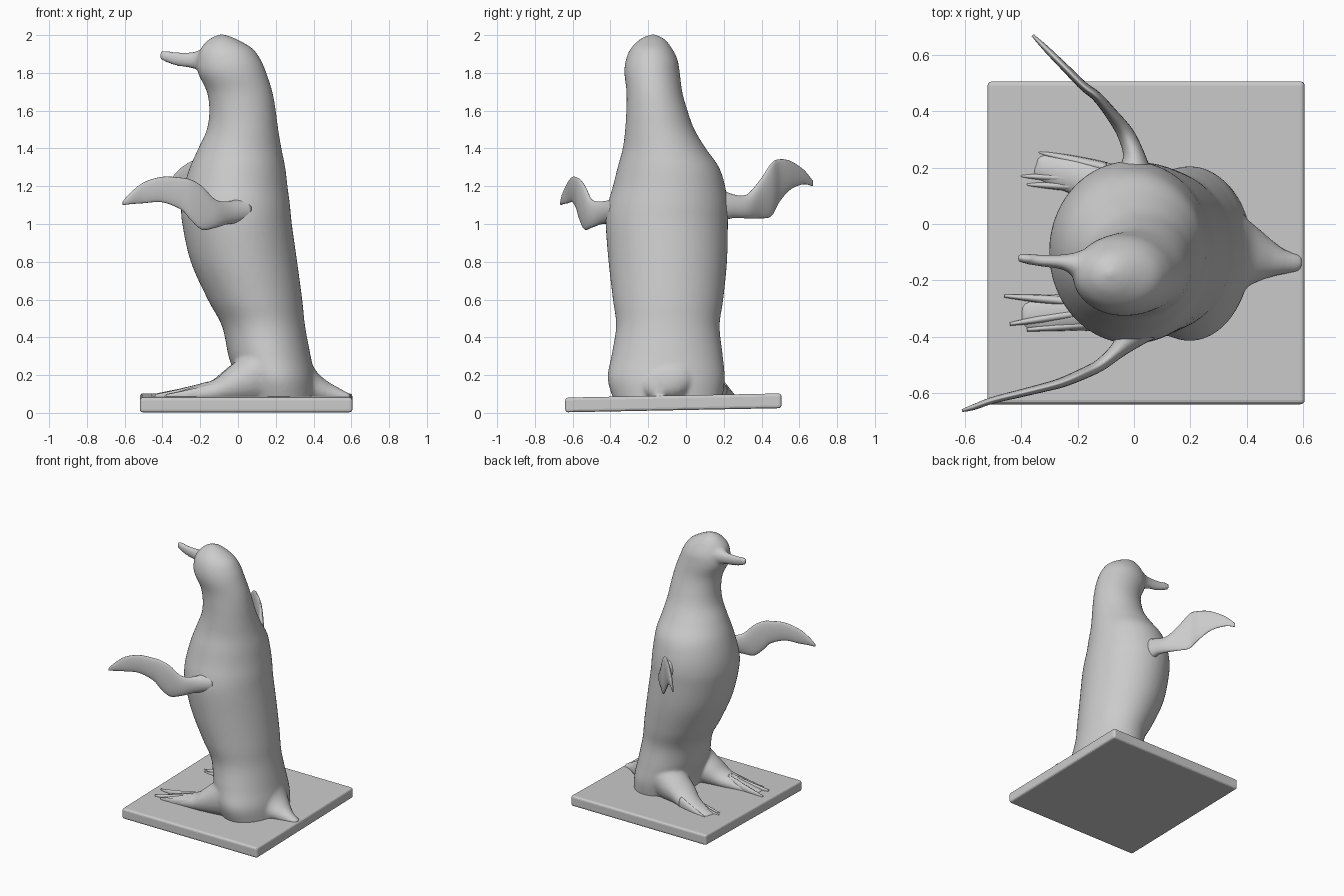
import bpy, bmesh
from math import sin, cos, pi
from mathutils import Vector

Z = Vector((0, 0, 1))


def smooth_rows(rows, n=5):
    """Catmull-Rom interpolation between key sections."""
    out = []
    for i in range(len(rows) - 1):
        p = [rows[max(i - 1, 0)], rows[i], rows[i + 1], rows[min(i + 2, len(rows) - 1)]]
        for k in range(n):
            t = k / n
            out.append([0.5 * (2 * b + (c - a) * t + (2 * a - 5 * b + 4 * c - d) * t * t
                               + (3 * b - a - 3 * c + d) * t ** 3) for a, b, c, d in zip(*p)])
    out.append(list(rows[-1]))
    return out


def loft(bm, rings, seg=40):
    """Skin elliptical rings given as (centre, half axis a, half axis b)."""
    loops = [[bm.verts.new(c + a * cos(2 * pi * k / seg) + b * sin(2 * pi * k / seg))
              for k in range(seg)] for c, a, b in rings]
    faces = [bm.faces.new(loops[0]), bm.faces.new(loops[-1])]
    for l0, l1 in zip(loops, loops[1:]):
        for k in range(seg):
            j = (k + 1) % seg
            faces.append(bm.faces.new((l0[k], l0[j], l1[j], l1[k])))
    bmesh.ops.recalc_face_normals(bm, faces=faces)


def upright(bm, rows):
    """Rows: z, x min, x max, y min, y max."""
    loft(bm, [(Vector(((a + b) / 2, (c + d) / 2, z)), Vector(((b - a) / 2, 0, 0)),
               Vector((0, (d - c) / 2, 0))) for z, a, b, c, d in smooth_rows(rows)], 56)


def blade(bm, rows, seg=24):
    """Rows: x, y, z low, z high, half thickness; sections follow the path."""
    rows = smooth_rows(rows)
    rings = []
    for i, (x, y, lo, hi, t) in enumerate(rows):
        p, q = rows[max(i - 1, 0)], rows[min(i + 1, len(rows) - 1)]
        side = Vector((q[0] - p[0], q[1] - p[1], 0)).normalized().cross(Z)
        rings.append((Vector((x, y, (lo + hi) / 2)), Z * (hi - lo) / 2, side * t))
    loft(bm, rings, seg)


def finish(name, bm, smooth=True):
    me = bpy.data.meshes.new(name)
    bm.to_mesh(me)
    bm.free()
    for p in me.polygons:
        p.use_smooth = smooth
    ob = bpy.data.objects.new(name, me)
    bpy.context.collection.objects.link(ob)
    return ob


# Plinth: slightly tilted slab with rounded edges
bm = bmesh.new()
bmesh.ops.create_cube(bm, size=1)
for v in bm.verts:
    tilt = 0.022 * (v.co.y + 0.5)
    v.co = Vector((0.043 + v.co.x * 1.125, -0.067 + v.co.y * 1.145, 0.042 + v.co.z * 0.078 + tilt))
plinth = finish("plinth", bm, False)
bev = plinth.modifiers.new("round", 'BEVEL')
bev.width, bev.segments = 0.015, 3

# Body, neck and head
bm = bmesh.new()
upright(bm, [
    (0.06, 0.02, 0.42, -0.38, 0.19), (0.18, -0.01, 0.41, -0.415, 0.205),
    (0.30, -0.05, 0.385, -0.395, 0.195), (0.46, -0.085, 0.355, -0.37, 0.178),
    (0.60, -0.16, 0.34, -0.387, 0.197), (0.80, -0.25, 0.313, -0.41, 0.217),
    (1.00, -0.295, 0.285, -0.425, 0.222), (1.10, -0.30, 0.275, -0.415, 0.222),
    (1.20, -0.285, 0.262, -0.387, 0.207), (1.30, -0.255, 0.25, -0.362, 0.175),
    (1.40, -0.21, 0.23, -0.335, 0.105), (1.50, -0.165, 0.213, -0.322, 0.045),
    (1.60, -0.152, 0.20, -0.316, 0.008), (1.70, -0.165, 0.182, -0.315, -0.02),
    (1.80, -0.212, 0.15, -0.326, -0.033), (1.87, -0.215, 0.12, -0.318, -0.045),
    (1.93, -0.197, 0.075, -0.292, -0.075), (1.98, -0.15, -0.01, -0.24, -0.115),
    (2.003, -0.10, -0.07, -0.185, -0.165)])
# Feet sloping forward from the legs
blade(bm, [(0.20, -0.27, 0.05, 0.45, 0.12), (0.06, -0.28, 0.05, 0.33, 0.12),
           (-0.05, -0.295, 0.05, 0.24, 0.10), (-0.12, -0.30, 0.05, 0.18, 0.085),
           (-0.22, -0.31, 0.05, 0.145, 0.07), (-0.32, -0.32, 0.05, 0.115, 0.065),
           (-0.40, -0.325, 0.05, 0.092, 0.05)])
blade(bm, [(0.20, 0.06, 0.05, 0.45, 0.12), (0.06, 0.08, 0.05, 0.33, 0.12),
           (-0.05, 0.11, 0.06, 0.24, 0.10), (-0.12, 0.14, 0.06, 0.18, 0.085),
           (-0.20, 0.17, 0.06, 0.15, 0.07), (-0.28, 0.19, 0.06, 0.125, 0.06),
           (-0.35, 0.21, 0.06, 0.105, 0.045)])
# Tail reaching the rear edge of the plinth
blade(bm, [(0.25, -0.11, 0.04, 0.48, 0.22), (0.35, -0.11, 0.04, 0.34, 0.16),
           (0.41, -0.115, 0.05, 0.225, 0.115), (0.47, -0.125, 0.05, 0.17, 0.075),
           (0.53, -0.135, 0.05, 0.135, 0.045), (0.595, -0.14, 0.06, 0.10, 0.03)])
# Face tapering into the beak
blade(bm, [(-0.12, -0.155, 1.79, 1.95, 0.10), (-0.19, -0.145, 1.81, 1.925, 0.055),
           (-0.25, -0.135, 1.825, 1.91, 0.028), (-0.33, -0.13, 1.838, 1.912, 0.021),
           (-0.39, -0.122, 1.86, 1.918, 0.018), (-0.415, -0.12, 1.875, 1.912, 0.014)])
body = finish("bird_body", bm)
rm = body.modifiers.new("merge", 'REMESH')
rm.mode, rm.voxel_size, rm.use_smooth_shade = 'VOXEL', 0.011, True
sm = body.modifiers.new("soften", 'SMOOTH')
sm.factor, sm.iterations = 0.5, 6

# Flippers, each in its own pose
flippers = {
    "right_flipper": [
        (0.02, -0.36, 1.0, 1.14, 0.07), (-0.05, -0.44, 1.0, 1.12, 0.032),
        (-0.12, -0.50, 0.98, 1.13, 0.022), (-0.19, -0.535, 0.97, 1.20, 0.02),
        (-0.25, -0.56, 1.02, 1.235, 0.018), (-0.30, -0.575, 1.075, 1.245, 0.016),
        (-0.40, -0.60, 1.115, 1.25, 0.014), (-0.50, -0.625, 1.11, 1.22, 0.012),
        (-0.57, -0.65, 1.105, 1.165, 0.01), (-0.61, -0.662, 1.10, 1.12, 0.005)],
    "left_flipper": [
        (0.0, 0.16, 1.0, 1.20, 0.075), (0.0, 0.24, 1.03, 1.16, 0.04),
        (-0.03, 0.32, 1.03, 1.155, 0.03), (-0.08, 0.39, 1.03, 1.23, 0.022),
        (-0.13, 0.45, 1.04, 1.32, 0.018), (-0.18, 0.49, 1.11, 1.342, 0.016),
        (-0.24, 0.55, 1.18, 1.335, 0.014), (-0.31, 0.62, 1.21, 1.29, 0.011),
        (-0.36, 0.67, 1.20, 1.23, 0.005)]}
for name, rows in flippers.items():
    bm = bmesh.new()
    blade(bm, rows)
    finish(name, bm)

# Toes: thin ridges fanning out over the plinth
bm = bmesh.new()
for x0, y0, x1, y1 in [(-0.16, -0.28, -0.46, -0.255), (-0.16, -0.31, -0.44, -0.355),
                       (-0.10, -0.35, -0.38, -0.375), (-0.10, 0.20, -0.34, 0.255),
                       (-0.14, 0.16, -0.40, 0.17), (-0.12, 0.13, -0.38, 0.14)]:
    blade(bm, [(x0, y0, 0.07, 0.165, 0.02), ((x0 + x1) / 2, (y0 + y1) / 2, 0.07, 0.128, 0.016),
               (x1, y1, 0.075, 0.098, 0.006)], 12)
finish("toes", bm)
